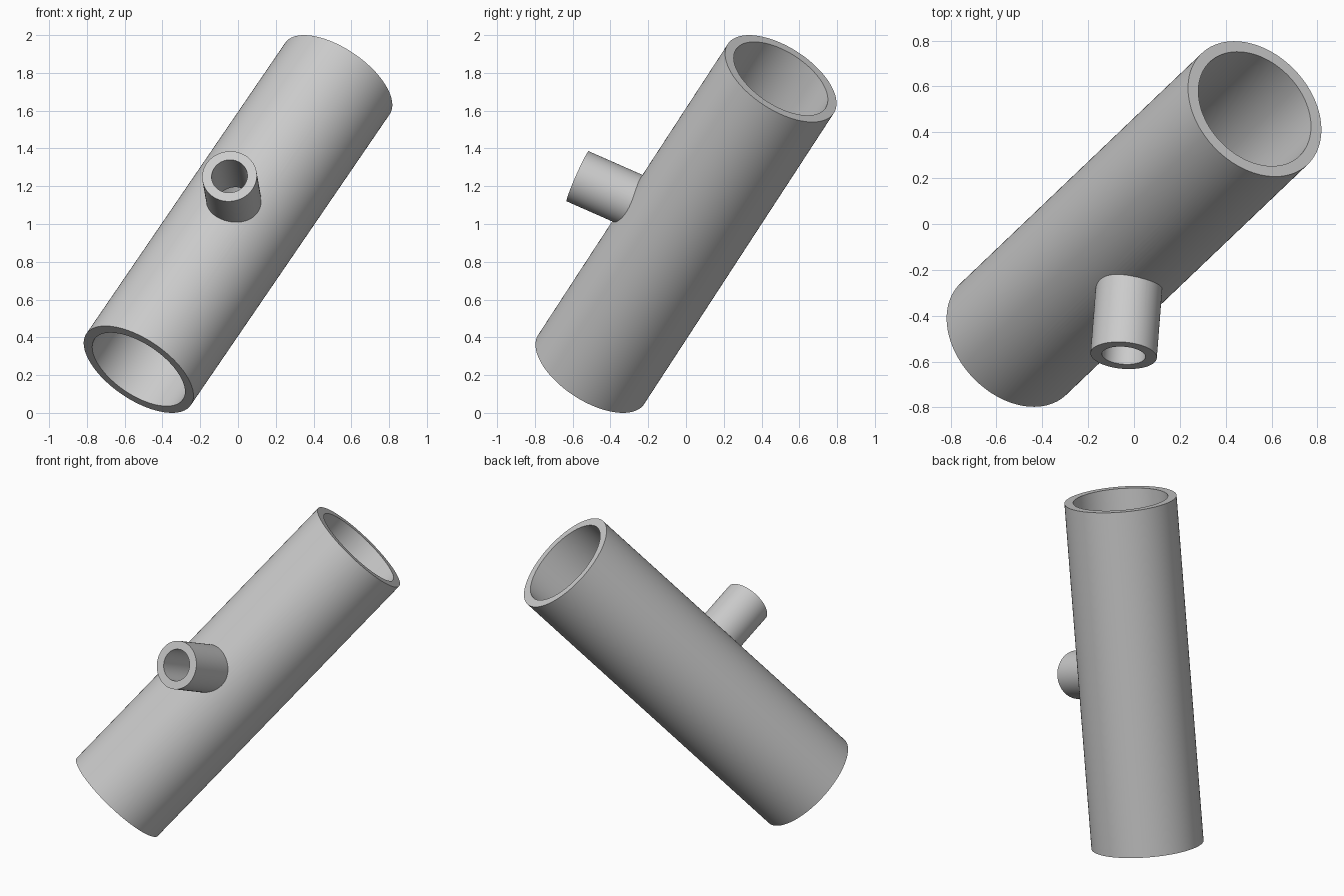
import bpy
from mathutils import Vector

if "Cube" in bpy.data.objects:
    bpy.data.objects.remove(bpy.data.objects["Cube"])

CENTRE = Vector((0, 0, 1))
MAIN = Vector((0.497, 0.474, 0.727)).normalized()
BRANCH = Vector((-0.045, -0.573, 0.2525)).normalized()


def rod(name, axis, start, end, radius, sides):
    """Solid cylinder along an axis through CENTRE."""
    bpy.ops.mesh.primitive_cylinder_add(
        vertices=sides, radius=radius, depth=end - start,
        location=CENTRE + axis * (start + end) / 2,
        rotation=axis.to_track_quat('Z', 'Y').to_euler())
    obj = bpy.context.object
    obj.name = name
    return obj


def boolean(target, tool, operation):
    mod = target.modifiers.new(operation.title(), 'BOOLEAN')
    mod.operation = operation
    mod.solver = 'EXACT'
    mod.object = tool
    bpy.ops.object.select_all(action='DESELECT')
    target.select_set(True)
    bpy.context.view_layer.objects.active = target
    bpy.ops.object.modifier_apply(modifier=mod.name)
    bpy.data.objects.remove(tool)


# Outer bodies: main pipe with side branch
pipe = rod("pipe_tee", MAIN, -1.059, 1.059, 0.335, 128)
boolean(pipe, rod("branch_body", BRANCH, 0.05, 0.628, 0.145, 96), 'UNION')

# Bores: straight through the main pipe, and from the branch into it
boolean(pipe, rod("main_bore", MAIN, -1.2, 1.2, 0.283, 128), 'DIFFERENCE')
boolean(pipe, rod("branch_bore", BRANCH, 0.03, 0.75, 0.095, 96), 'DIFFERENCE')

# Smooth walls, crisp rims
bpy.ops.object.select_all(action='DESELECT')
pipe.select_set(True)
bpy.context.view_layer.objects.active = pipe
bpy.ops.object.shade_smooth_by_angle(angle=0.5)
